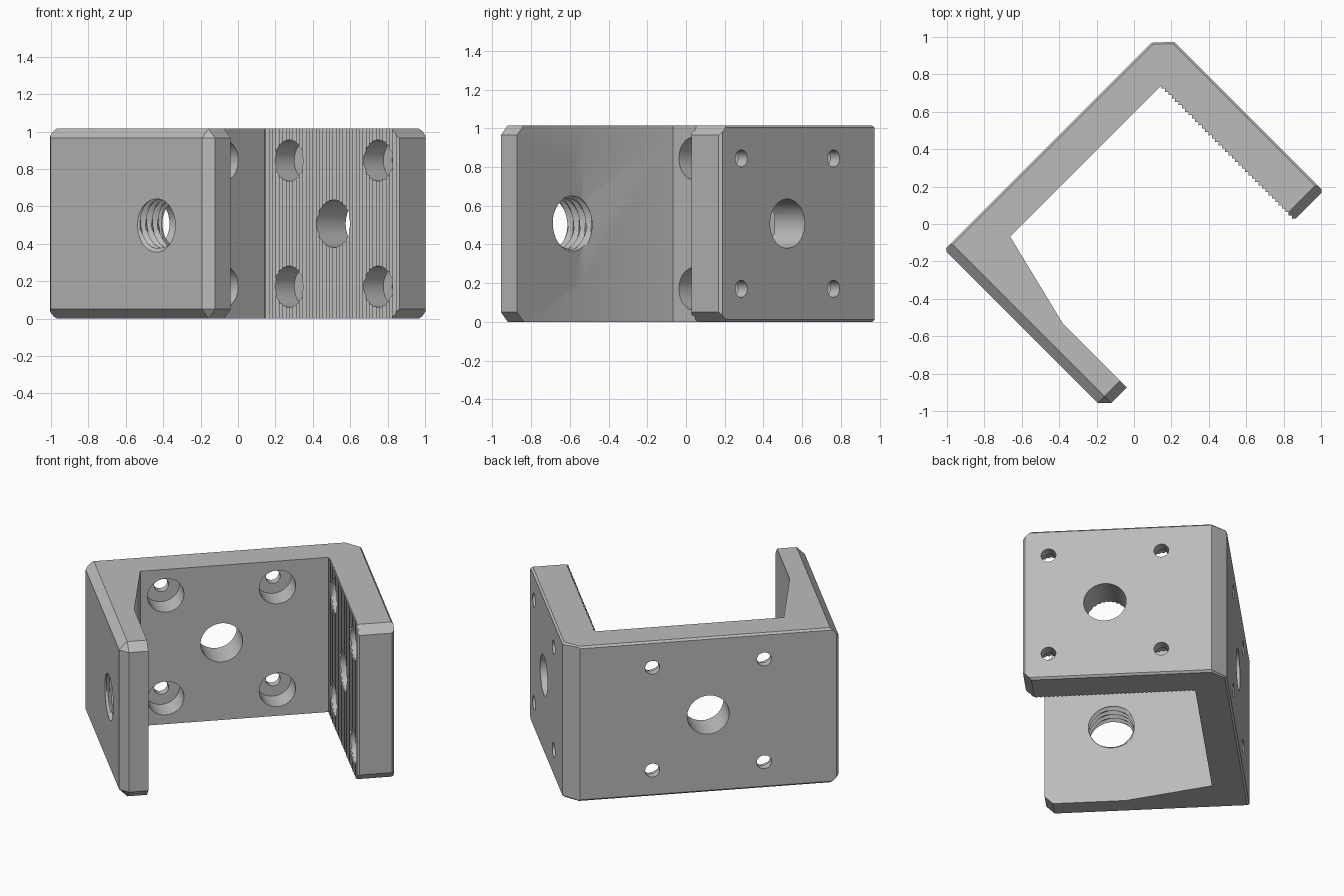
import bpy, bmesh, math
from mathutils import Vector

old = bpy.data.objects.get("Cube")
if old:
    bpy.data.objects.remove(old, do_unlink=True)

H = 1.015          # bracket height
MID = H / 2
BACK_IN, RIGHT_IN, LEFT_IN = -0.42, 0.622, -0.645
BACK_OUT, RIGHT_OUT, LEFT_OUT = -0.62, 0.841, -0.813
END = 0.59         # free ends of both side walls

grey = bpy.data.materials.new("plain_grey")
grey.use_nodes = True
grey.diffuse_color = (0.5, 0.5, 0.5, 1)
grey.node_tree.nodes["Principled BSDF"].inputs["Base Color"].default_value = (0.5, 0.5, 0.5, 1)


def finish(bm, name, helper=False):
    """Turn the wall-aligned (u, v, z) mesh 45 degrees into x, y, z."""
    for vert in bm.verts:
        u, v, z = vert.co
        vert.co = ((u + v) * math.sqrt(0.5), (u - v) * math.sqrt(0.5), z)
    bmesh.ops.recalc_face_normals(bm, faces=bm.faces)
    mesh = bpy.data.meshes.new(name)
    bm.to_mesh(mesh)
    bm.free()
    mesh.materials.append(grey)
    obj = bpy.data.objects.new(name, mesh)
    bpy.context.collection.objects.link(obj)
    obj.hide_render = helper
    return obj


def prism(bm, points, shift):
    face = bm.faces.new([bm.verts.new(p) for p in points])
    ext = bmesh.ops.extrude_face_region(bm, geom=[face])["geom"]
    bmesh.ops.translate(bm, vec=shift, verts=[g for g in ext if isinstance(g, bmesh.types.BMVert)])


def lathe(bm, rows, place, segs=48):
    """Closed round cutter; rows are (depth, radius or radius function)."""
    rings = []
    for w, r in rows:
        ring = []
        for k in range(segs):
            a = math.tau * k / segs
            rad = r(w, a) if callable(r) else r
            ring.append(bm.verts.new(place(w, rad * math.cos(a), rad * math.sin(a))))
        rings.append(ring)
    for lo, hi in zip(rings, rings[1:]):
        for k in range(segs):
            n = (k + 1) % segs
            bm.faces.new((lo[k], lo[n], hi[n], hi[k]))
    for ring in (rings[0], rings[-1]):
        bm.faces.new(ring)


def cut(obj, cutter):
    mod = obj.modifiers.new("cut", "BOOLEAN")
    mod.operation = "DIFFERENCE"
    mod.solver = "EXACT"
    mod.object = cutter
    bpy.context.view_layer.objects.active = obj
    bpy.ops.object.modifier_apply(modifier=mod.name)
    bpy.data.objects.remove(cutter, do_unlink=True)


# Footprint: three walls, grip teeth on the right wall, taper on the left wall
outline = [(LEFT_OUT, -0.605), (-0.8, BACK_OUT), (0.75, BACK_OUT), (RIGHT_OUT, -0.537),
           (RIGHT_OUT, 0.576), (0.827, END)]
teeth = 40
pitch = (END - BACK_IN) / teeth
for i in range(teeth):
    outline += [(RIGHT_IN + 0.008, END - i * pitch), (RIGHT_IN - 0.005, END - (i + 0.5) * pitch)]
outline += [(RIGHT_IN, BACK_IN), (-0.516, BACK_IN), (LEFT_IN, 0.106), (LEFT_IN, END),
            (LEFT_OUT + 0.05, END), (LEFT_OUT, END - 0.05)]
bm = bmesh.new()
prism(bm, [(u, v, 0) for u, v in outline], (0, 0, H))
bmesh.ops.recalc_face_normals(bm, faces=bm.faces)

# Chamfers along the outer top and bottom edges: direction, point, size
chamfers = [((-1, 0), (LEFT_OUT, 0), 0.05),
            ((0, 1), (0, END), 0.05),
            ((-1, 1), (LEFT_OUT, END - 0.05), 0.05),
            ((1, 0), (RIGHT_OUT, 0), 0.012),
            ((0, -1), (0, BACK_OUT), 0.012),
            ((0.7, -0.7), (RIGHT_OUT, -0.537), 0.012)]
for (nu, nv), (pu, pv), size in chamfers:
    for side in (1, -1):
        z = H - size if side > 0 else size
        bmesh.ops.bisect_plane(bm, geom=bm.verts[:] + bm.edges[:] + bm.faces[:], dist=1e-5,
                               plane_co=(pu, pv, z), plane_no=Vector((nu, nv, side)).normalized(),
                               clear_outer=True)
        bmesh.ops.holes_fill(bm, edges=[e for e in bm.edges if e.is_boundary], sides=0)
bracket = finish(bm, "bracket")

# Hollow between the upper and lower gussets
bm = bmesh.new()
reach = 0.14
low = 0.185
prism(bm, [(LEFT_IN, BACK_IN, low), (LEFT_IN, BACK_IN, H - low),
           (LEFT_IN + reach, BACK_IN, H - low + reach), (LEFT_IN + reach, BACK_IN, low - reach)],
      (0, 0.6, 0))
cut(bracket, finish(bm, "gusset_cutter", True))

# Holes: counterbored screw holes and a plain centre hole in back and right walls
bm = bmesh.new()


def wall_holes(make_place):
    lathe(bm, [(-0.05, 0.127), (0.3, 0.127)], make_place(0, 0))
    for a in (-0.337, 0.337):
        for b in (-0.337, 0.337):
            lathe(bm, [(-0.04, 0.11), (0.15, 0.11), (0.15, 0.044), (0.3, 0.044)], make_place(a, b))


wall_holes(lambda a, b: lambda w, p, q: (RIGHT_IN + w, 0.1 + a + p, MID + b + q))
wall_holes(lambda a, b: lambda w, p, q: (-0.025 + a + p, BACK_IN - w, MID + b + q))

# Threaded hole in the left wall
THREAD = 0.045


def thread_radius(w, a):
    phase = (w / THREAD + a / math.tau) % 1
    return 0.13 + 0.025 * (1 - abs(2 * phase - 1))


lathe(bm, [(-0.05 + i * THREAD / 6, thread_radius) for i in range(37)],
      lambda w, p, q: (LEFT_IN - w, 0.195 + p, MID + q))
cut(bracket, finish(bm, "hole_cutter", True))

bpy.ops.object.select_all(action="DESELECT")
bracket.select_set(True)
bpy.context.view_layer.objects.active = bracket
bpy.ops.object.shade_smooth_by_angle(angle=math.radians(25))
